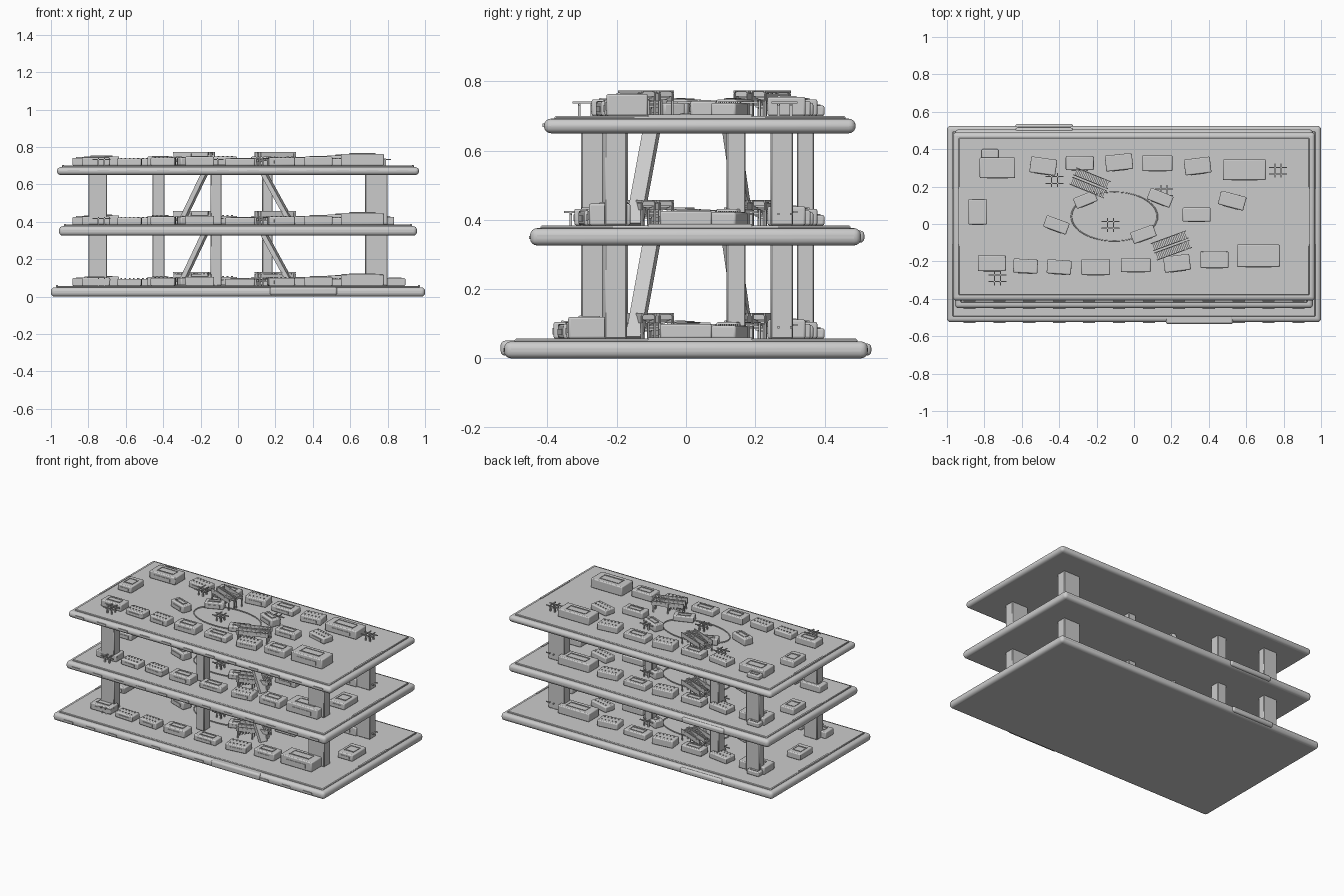
import bpy, math
from mathutils import Matrix, Vector

if "Cube" in bpy.data.objects:
    bpy.data.objects.remove(bpy.data.objects["Cube"])

GREY = bpy.data.materials.new("light_grey")
GREY.diffuse_color = (0.6, 0.6, 0.6, 1)
GREY.use_nodes = True
GREY.node_tree.nodes["Principled BSDF"].inputs["Base Color"].default_value = GREY.diffuse_color


def finish(ob, bevel=0, seg=2):
    ob.data.materials.append(GREY)
    if bevel:
        m = ob.modifiers.new("bevel", 'BEVEL')
        m.width, m.segments = bevel, seg
        bpy.context.view_layer.objects.active = ob
        ob.select_set(True)
        bpy.ops.object.shade_smooth_by_angle(angle=math.radians(35))
        ob.select_set(False)
    return ob


def boxes(name, items, bevel=0, seg=2, matrix=None):
    """One object made of boxes: (x, y, z bottom, width, depth, height)."""
    verts, faces = [], []
    for x, y, z, w, d, h in items:
        n = len(verts)
        verts += [(x + sx * w / 2, y + sy * d / 2, z + k * h)
                  for k in (0, 1) for sx, sy in ((-1, -1), (1, -1), (1, 1), (-1, 1))]
        faces += [[n + i for i in f] for f in ((3, 2, 1, 0), (4, 5, 6, 7), (0, 1, 5, 4),
                                               (1, 2, 6, 5), (2, 3, 7, 6), (3, 0, 4, 7))]
    me = bpy.data.meshes.new(name)
    me.from_pydata(verts, [], faces)
    ob = bpy.data.objects.new(name, me)
    bpy.context.collection.objects.link(ob)
    if matrix:
        ob.matrix_world = matrix
    return finish(ob, bevel, seg)


def place(x, y, z, deg=0):
    return Matrix.Translation((x, y, z)) @ Matrix.Rotation(math.radians(deg), 4, 'Z')


def shop(x, y, z, w, d, h, deg=0, dots=False):
    """Rounded shop block with a roof frame and a sign or roof studs."""
    m = place(x, y, z, deg)
    boxes("shop_block", [(0, 0, 0, w, d, h)], 0.006, 2, m)
    parts = [(0, -d * 0.2, h, w * 0.6, 0.006, 0.004)]
    if dots:
        parts = [(w * i * 0.17, d * j * 0.22, h, 0.006, 0.006, 0.004)
                 for i in (-2, -1, 0, 1, 2) for j in (-1, 1)]
    else:
        parts += [(0, d * 0.25, h, w * 0.6, 0.003, 0.003)]
        parts += [(s * w * 0.3, 0, h, 0.003, d * 0.5, 0.003) for s in (-1, 1)]
    parts += [(0, -d / 2, h * 0.25, w * 0.6, 0.006, h * 0.4)]
    boxes("shop_roof_detail", parts, 0, 2, m)


def seating(x, y, z):
    """Crossed thin bench bars on short posts."""
    bars = [(0, s * 0.018, 0.03, 0.095, 0.006, 0.006) for s in (-1, 1)]
    bars += [(s * 0.016, 0, 0.036, 0.006, 0.075, 0.006) for s in (-1, 1)]
    bars += [(a * 0.016, b * 0.018, 0, 0.008, 0.008, 0.034) for a in (-1, 1) for b in (-1, 1)]
    boxes("bench_frame", bars, 0, 2, place(x, y, z))


def escalator(x, y, z, deg):
    """Twin lanes of step slats between flat-topped rails."""
    parts = []
    for lane in (-0.027, 0.027):
        for i in range(10):
            parts.append((-0.086 + i * 0.019, lane, 0.02 + 0.004 * i, 0.012, 0.036, 0.014))
        for side in (-0.02, 0.02):
            parts.append((0, lane + side, 0.066, 0.2, 0.005, 0.008))
            parts.append((0, lane + side, 0.045, 0.2, 0.003, 0.02))
            parts += [(px, lane + side, 0, 0.007, 0.005, 0.066) for px in (-0.09, 0, 0.09)]
    boxes("escalator", parts, 0, 2, place(x, y, z, deg))


def ring(x, y, z):
    """Thin oval railing around the atrium."""
    bpy.ops.mesh.primitive_torus_add(major_radius=0.23, minor_radius=0.004,
                                     major_segments=48, minor_segments=6, location=(x, y, z))
    ob = bpy.context.object
    ob.name = "atrium_ring"
    ob.scale = (1, 0.57, 1)
    finish(ob)


def brace(a, b, width=0.045, depth=0.025):
    a, b = Vector(a), Vector(b)
    rot = (b - a).to_track_quat('Z', 'Y').to_matrix().to_4x4()
    boxes("inclined_brace", [(0, 0, 0, width, depth, (b - a).length)], 0, 2,
          Matrix.Translation(a) @ rot)


# decks: x half width, y min, y max, z bottom, z floor, front-row shift
DECKS = [(1.0, -0.525, 0.525, 0.0, 0.057, -0.11),
         (0.957, -0.45, 0.505, 0.326, 0.384, -0.05),
         (0.968, -0.41, 0.49, 0.65, 0.70, 0.0)]

# shops: x, y, width, depth, angle, roof studs
BACK = [(-0.485, 0.31, 0.14, 0.085, -8, 1), (-0.29, 0.325, 0.15, 0.075, 0, 0),
        (-0.08, 0.33, 0.145, 0.085, 6, 1), (0.125, 0.325, 0.16, 0.085, 0, 0),
        (0.34, 0.31, 0.14, 0.085, 7, 1)]
MIDDLE = [(0.525, 0.125, 0.14, 0.075, -15, 1), (0.335, 0.05, 0.15, 0.075, 0, 0),
          (0.14, 0.14, 0.13, 0.065, -22, 0), (0.05, -0.055, 0.13, 0.065, 20, 0),
          (-0.26, 0.13, 0.12, 0.06, 22, 0), (-0.415, -0.005, 0.13, 0.065, -20, 0)]
FRONT = [(-0.58, -0.225, 0.13, 0.075, -3, 1), (-0.40, -0.23, 0.13, 0.075, -4, 1),
         (-0.205, -0.23, 0.155, 0.085, 0, 0), (0.01, -0.22, 0.16, 0.075, 0, 0),
         (0.23, -0.21, 0.14, 0.085, 7, 1), (0.43, -0.19, 0.15, 0.09, 0, 0)]

for level, (hx, y0, y1, z0, z, shift) in enumerate(DECKS):
    cy, dy = (y0 + y1) / 2, y1 - y0
    # rounded slab, floor plate and side trims
    boxes("deck_slab", [(0, cy, z0, 2 * hx, dy, z - z0 - 0.008)], 0.02, 4)
    boxes("deck_floor", [(0, cy, z - 0.012, 2 * hx - 0.06, dy - 0.06, 0.012)], 0.004, 1)
    boxes("side_trim", [(s * (hx - 0.032), 0.04, z - 0.006, 0.012, 0.3, 0.01) for s in (-1, 1)])
    # light strips along the front rim
    boxes("rim_strips", [(-0.88 + i * 0.16, y0, z0 + 0.018, 0.065, 0.008, 0.01)
                         for i in range(12)])
    if level == 0:
        boxes("front_entry_ledge", [(0.35, y0 + 0.02, 0.008, 0.36, 0.06, 0.043)], 0.012, 3)
    if level < 2:
        boxes("back_entry_ledge", [(-0.48, y1 - 0.02, z0 + 0.008, 0.31, 0.06, 0.035)], 0.012, 3)
    # rows of shops
    for row, s in ((BACK, 0), (MIDDLE, 0), (FRONT, shift)):
        for i, (x, y, w, d, deg, dots) in enumerate(row):
            shop(x, y + s, z, w, d, 0.038 + 0.005 * (i % 3), deg, dots)
    # corner stores and end kiosks
    shop(-0.73, 0.30, z, 0.19, 0.11, 0.05)
    shop(-0.77, 0.375, z, 0.09, 0.05, 0.03)
    shop(0.59, 0.29, z, 0.23, 0.11, 0.055)
    shop(-0.76, -0.21 + shift, z, 0.15, 0.085, 0.045)
    shop(0.665, -0.17 + shift, z, 0.23, 0.12, 0.063)
    shop(-0.835, 0.065 - 0.07 * (level == 0), z, 0.1, 0.135, 0.042, 0)
    if level < 2:
        shop(0.84 - 0.06 * level, 0.0, z, 0.11, 0.15, 0.042)
    # atrium, benches and escalators
    ring(-0.105, 0.04, z + 0.003)
    for x, y in ((-0.425, 0.235), (-0.125, -0.005), (0.77, 0.285), (-0.73, -0.29 + shift / 2),
                 (0.16, 0.17)):
        seating(x, y, z)
    escalator(-0.235, 0.22, z, -22)
    escalator(0.2, -0.115, z, 20)

# columns and braces between decks: x, y, width, depth
COLUMNS = [(-0.75, -0.27, 0.1, 0.065), (-0.75, 0.345, 0.1, 0.05), (-0.425, 0.277, 0.065, 0.065),
           (-0.117, -0.2, 0.06, 0.065), (0.157, 0.145, 0.055, 0.055),
           (0.74, -0.203, 0.12, 0.065), (0.74, 0.277, 0.12, 0.065)]
for low, high in zip(DECKS, DECKS[1:]):
    za, zb = low[4], high[3]
    boxes("support_columns", [(x, y, za, w, d, zb - za + 0.005) for x, y, w, d in COLUMNS], 0.004, 1)
    brace((-0.31, 0.17, za), (-0.18, 0.13, zb + 0.005))
    brace((0.29, -0.15, za), (0.14, -0.1, zb + 0.005))
